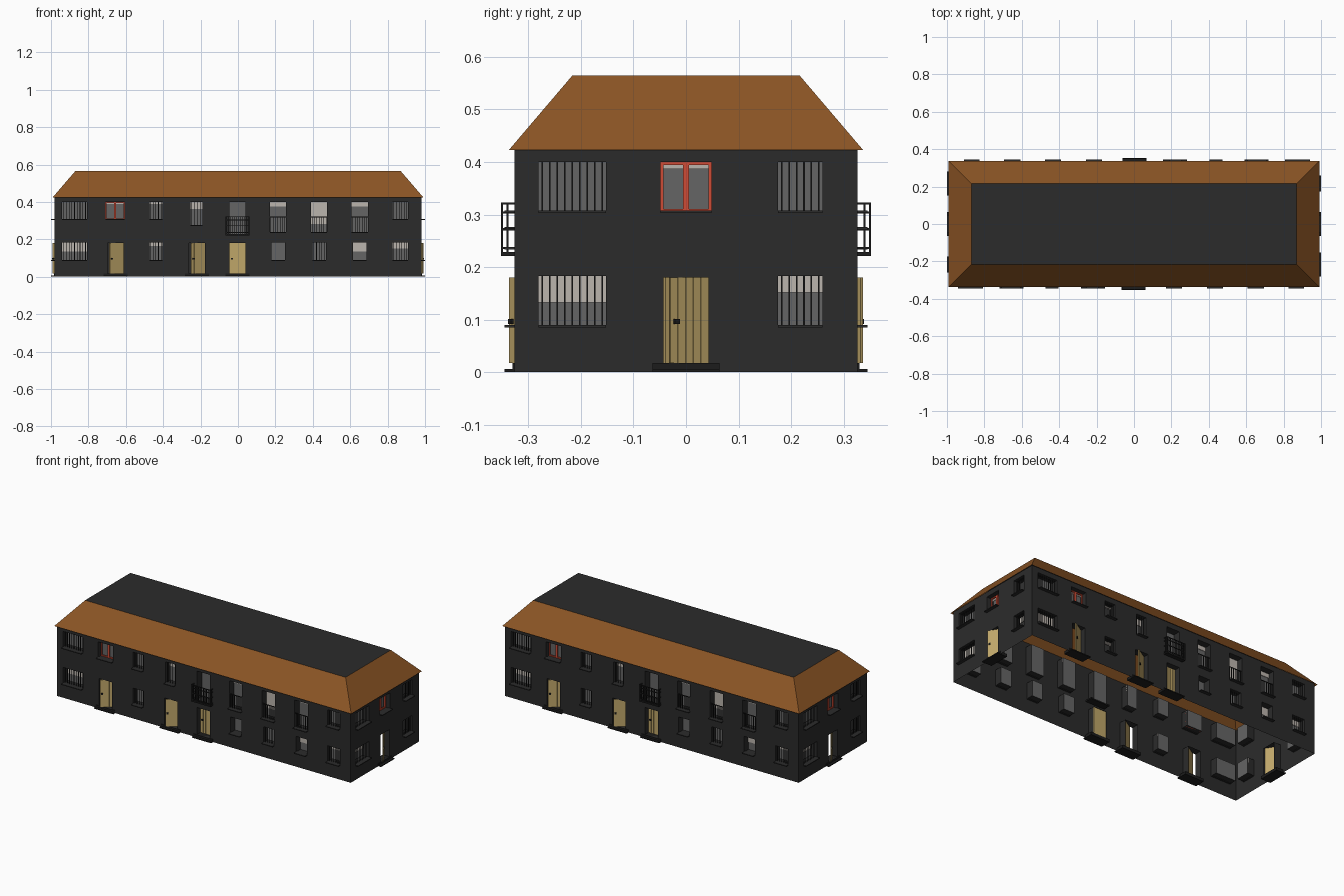
import bpy, bmesh, math
from mathutils import Matrix, Vector

if "Cube" in bpy.data.objects:
    bpy.data.objects.remove(bpy.data.objects["Cube"])

HX, HY, TOP, DEEP = 0.981, 0.326, 0.43, 0.045
COLORS = {
    "dark": (0.024, 0.024, 0.024, 1), "iron": (0.012, 0.012, 0.012, 1),
    "roof": (0.26, 0.09, 0.018, 1), "wood": (0.52, 0.38, 0.14, 1),
    "red": (0.62, 0.07, 0.035, 1), "glass": (0.13, 0.13, 0.13, 1),
    "blind": (0.5, 0.46, 0.42, 1)}
MATS = {}
for n, c in COLORS.items():
    MATS[n] = bpy.data.materials.new(n)
    MATS[n].diffuse_color = c
PART_MAT = {"walls": "dark", "sills": "dark", "steps": "iron", "bars": "iron",
            "balcony": "iron", "glass": "glass", "blinds": "blind",
            "doors": "wood", "door_handles": "iron", "casements": "red"}


def make(name, bm, mat, turn=0):
    me = bpy.data.meshes.new(name)
    bm.transform(Matrix.Rotation(turn, 4, 'Z'))
    bm.to_mesh(me)
    bm.free()
    me.materials.append(MATS[mat])
    ob = bpy.data.objects.new(name, me)
    bpy.context.collection.objects.link(ob)
    return ob


def quad(bm, *pts):
    bm.faces.new([bm.verts.new(p) for p in pts])


class Facade:
    """One outer wall, built facing -y and then turned into place."""

    def __init__(self, name, half, dist, turn, openings):
        self.name, self.half, self.dist, self.turn = name, half, dist, turn
        self.parts = {}
        self.wall(openings)
        for o in openings:
            self.fill(*o)
        for part, bm in self.parts.items():
            make(f"{name}_{part}", bm, PART_MAT[part], turn)

    def bm(self, part):
        return self.parts.setdefault(part, bmesh.new())

    def box(self, part, u0, u1, v0, v1, z0, z1, local=Matrix()):
        # v is the depth behind the wall face
        m = (Matrix.Translation((0, -self.dist, 0)) @ local
             @ Matrix.Translation(((u0 + u1) / 2, (v0 + v1) / 2, (z0 + z1) / 2))
             @ Matrix.Diagonal((u1 - u0, v1 - v0, z1 - z0, 1)))
        bmesh.ops.create_cube(self.bm(part), size=1, matrix=m)

    def wall(self, openings):
        bm, y = self.bm("walls"), -self.dist
        us = sorted({-self.half, self.half, *(u for o in openings for u in o[:2])})
        zs = sorted({0, TOP, *(z for o in openings for z in o[2:4])})
        for a, b in zip(us, us[1:]):
            for c, d in zip(zs, zs[1:]):
                u, z = (a + b) / 2, (c + d) / 2
                if not any(o[0] < u < o[1] and o[2] < z < o[3] for o in openings):
                    quad(bm, (a, y, c), (b, y, c), (b, y, d), (a, y, d))
        # reveals around each opening
        for a, b, c, d, *_ in openings:
            ring = [(a, c), (b, c), (b, d), (a, d)]
            for p, q in zip(ring, ring[1:] + ring[:1]):
                quad(bm, (p[0], y, p[1]), (p[0], y + DEEP, p[1]),
                     (q[0], y + DEEP, q[1]), (q[0], y, q[1]))

    def row(self, part, a, b, n, v, c, d, t=0.003):
        for i in range(n):
            u = a + (b - a) * (i + 0.5) / n
            self.box(part, u - t / 2, u + t / 2, v - t / 2, v + t / 2, c, d)

    def fill(self, a, b, c, d, kind, blind=0):
        mid = (a + b) / 2
        if kind in ("door", "ajar"):
            self.door(a, b, c, d, kind == "ajar")
            return
        y = -self.dist + DEEP
        quad(self.bm("glass"), (a, y, c), (b, y, c), (b, y, d), (a, y, d))
        if blind:
            self.box("blinds", a, b, DEEP - 0.006, DEEP - 0.003, d - (d - c) * blind, d)
        if kind == "balcony":
            self.balcony(mid, c)
            return
        self.box("sills", a, b, -0.019, 0.01, c - 0.002, c + 0.003)
        if kind == "bars":
            self.row("bars", a, b, round((b - a) / 0.0145), 0.01, c, d)
        if kind == "rail":
            self.row("bars", a, b, 7, 0.005, c, 0.32)
            self.box("bars", a, b, 0.003, 0.007, 0.317, 0.321)
        if kind == "red":
            for p, q in ((a, mid), (mid, b)):
                t = 0.006
                for f in ((p, p + t, c, d), (q - t, q, c, d), (p, q, c, c + t), (p, q, d - t, d)):
                    self.box("casements", f[0], f[1], 0.028, 0.036, f[2], f[3])

    def door(self, a, b, c, d, ajar):
        w, mid = b - a, (a + b) / 2
        hinge = (Matrix.Translation((b, 0.034, 0))
                 @ Matrix.Rotation(math.radians(32 if ajar else 0), 4, 'Z'))
        for i in range(5):
            self.box("doors", -w * (i + 0.97) / 5, -w * (i + 0.03) / 5, 0, 0.006, c, d, hinge)
        self.box("doors", -w, 0, 0.002, 0.005, c, d, hinge)
        self.box("door_handles", -w + 0.007, -w + 0.018, -0.006, 0, 0.092, 0.101, hinge)
        self.box("steps", mid - 0.064, mid + 0.064, -0.019, DEEP, 0, 0.006)
        self.box("steps", mid - 0.064, mid + 0.064, -0.004, DEEP, 0.006, c)

    def balcony(self, mid, c):
        r, out = 0.064, -0.026
        self.box("balcony", mid - r, mid + r, out, DEEP, 0.221, 0.229)
        for z in (0.234, 0.270, 0.302, 0.319):
            self.box("balcony", mid - r, mid + r, out, out + 0.004, z, z + 0.004)
            for s in (mid - r, mid + r - 0.004):
                self.box("balcony", s, s + 0.004, out, 0, z, z + 0.004)
        self.row("balcony", mid - r, mid + r, 12, out + 0.002, 0.229, 0.322)
        for s in (mid - r, mid + r - 0.004):
            for v in (out, out + 0.01):
                self.box("balcony", s, s + 0.004, v, v + 0.004, 0.229, 0.323)


# rows of openings: left, right, bottom, top, kind, blind fraction
LO, UP, TALL, DOOR = (0.087, 0.183), (0.305, 0.40), (0.235, 0.40), (0.017, 0.18)
LONG = [
    (-0.94, -0.808, *UP, "bars"), (-0.94, -0.808, *LO, "bars", 0.5),
    (-0.708, -0.606, *UP, "red", 0.12), (-0.699, -0.613, *DOOR, "ajar"),
    (-0.474, -0.404, *UP, "bars", 0.12), (-0.474, -0.404, *LO, "bars", 0.2),
    (-0.255, -0.19, 0.273, 0.40, "bars", 0.3), (-0.262, -0.176, *DOOR, "ajar"),
    (-0.045, 0.041, 0.229, 0.40, "balcony"), (-0.045, 0.041, *DOOR, "door"),
    (0.17, 0.256, *TALL, "rail", 0.15), (0.178, 0.25, *LO, "plain"),
    (0.39, 0.477, *TALL, "rail", 0.72), (0.398, 0.47, *LO, "bars"),
    (0.607, 0.695, *TALL, "rail", 0.15), (0.615, 0.688, *LO, "plain", 0.5),
    (0.826, 0.91, *UP, "bars"), (0.826, 0.91, *LO, "bars", 0.33)]
SHORT = [
    (-0.281, -0.152, *UP, "bars"), (-0.281, -0.152, *LO, "bars", 0.53),
    (-0.049, 0.049, *UP, "red", 0.14), (-0.043, 0.043, *DOOR, "ajar"),
    (0.175, 0.26, *UP, "bars"), (0.175, 0.26, *LO, "bars", 0.33)]

for i, name in enumerate(("front", "right", "back", "left")):
    long = i % 2 == 0
    Facade(name, HX if long else HY, HY if long else HX, i * math.pi / 2,
           LONG if long else SHORT)

# sloped roof skirt and flat roof deck
corners = ((-1, -1), (1, -1), (1, 1), (-1, 1))
eave = [(x * 0.992, y * 0.337, 0.423) for x, y in corners]
ridge = [(x * 0.87, y * 0.216, 0.565) for x, y in corners]
skirt = bmesh.new()
for k in range(4):
    n = (k + 1) % 4
    quad(skirt, eave[k], eave[n], ridge[n], ridge[k])
make("roof_slopes", skirt, "roof")
deck = bmesh.new()
quad(deck, *ridge)
make("roof_deck", deck, "dark")

for m in bpy.data.materials:
    if m.users and not m.is_grease_pencil:
        m.use_nodes = True
        m.node_tree.nodes["Principled BSDF"].inputs["Base Color"].default_value = m.diffuse_color
